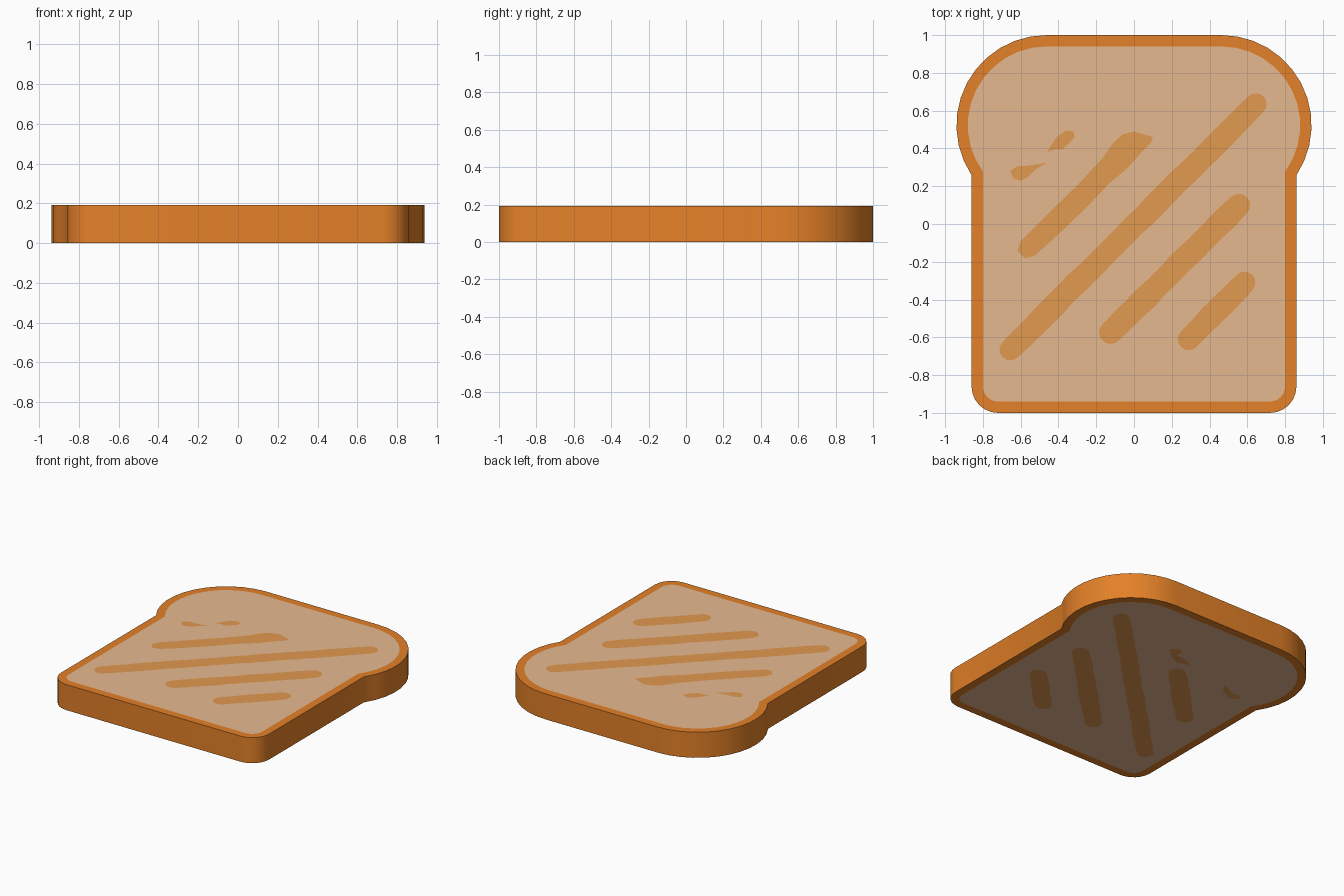
import bpy, bmesh, math, random
from mathutils import Vector
from mathutils.geometry import delaunay_2d_cdt

if "Cube" in bpy.data.objects:
    bpy.data.objects.remove(bpy.data.objects["Cube"])

random.seed(4)
THICK = 0.191


def material(name, rgb):
    m = bpy.data.materials.new(name)
    m.diffuse_color = (*rgb, 1)
    m.use_nodes = True
    m.node_tree.nodes["Principled BSDF"].inputs["Base Color"].default_value = m.diffuse_color
    return m


MATS = [material("crust brown", (0.776, 0.220, 0.021)),
        material("crumb tan", (0.791, 0.485, 0.279)),
        material("toast mark", (0.759, 0.319, 0.078))]


def arc(cx, cy, r, a0, a1, n):
    return [(cx + r * math.cos(math.radians(a0 + (a1 - a0) * i / n)),
             cy + r * math.sin(math.radians(a0 + (a1 - a0) * i / n))) for i in range(n + 1)]


# Bread outline, moved inwards by d
def slice_outline(d):
    r = 0.477 - d
    side = 0.86 - d
    start = -math.degrees(math.acos((side - 0.463) / r))
    half = arc(0.72, -0.86, 0.14 - d, -90, 0, 6) + arc(0.463, 0.523, r, start, 90, 12)
    return half + [(-x, y) for x, y in reversed(half)]


# Slightly ragged round-ended toast mark from a to b
def stripe(a, b, r):
    a, b = Vector(a), Vector(b)
    ang = math.degrees(math.atan2(b.y - a.y, b.x - a.x))
    n = max(3, int((b - a).length / 0.08))

    def edge(p, q, turn):
        off = Vector((math.cos(math.radians(ang + turn)), math.sin(math.radians(ang + turn))))
        return [tuple(p.lerp(q, i / n) + off * (r + random.uniform(0.0, 0.007)))
                for i in range(1, n)]

    return (arc(b.x, b.y, r, ang - 90, ang + 90, 8) + edge(b, a, 90)
            + arc(a.x, a.y, r, ang + 90, ang + 270, 8) + edge(a, b, -90))


def long_marks():
    return [stripe((-0.655, -0.665), (0.645, 0.635), 0.057),
            stripe((-0.125, -0.575), (0.555, 0.10), 0.060),
            stripe((0.29, -0.61), (0.585, -0.31), 0.058)]


# Broken marks on the upper face
top_marks = long_marks() + [
    [(-.60, -.09), (-.617, -.14), (-.58, -.182), (-.53, -.17), (-.40, -.055), (-.25, .09),
     (-.13, .215), (-.03, .30), (.03, .37), (.09, .43), (.10, .46), (.05, .475), (0, .49),
     (-.06, .475), (-.11, .43), (-.165, .35), (-.30, .205), (-.45, .06)],
    [(-.46, .38), (-.42, .395), (-.38, .395), (-.34, .43), (-.315, .46), (-.32, .49),
     (-.36, .495), (-.41, .46), (-.44, .415)],
    [(-.655, .28), (-.64, .24), (-.60, .23), (-.56, .25), (-.52, .29), (-.46, .325),
     (-.55, .31), (-.62, .305)]]

# Broken marks on the lower face
bottom_marks = long_marks() + [
    stripe((-0.56, -0.13), (-0.125, 0.305), 0.059),
    [(.12, .515), (.07, .57), (.03, .54), (.03, .49), (-.086, .474), (-.125, .439),
     (-.031, .41), (.06, .46)],
    [(-.508, .379), (-.595, .33), (-.638, .345), (-.677, .309), (-.619, .268),
     (-.526, .313), (-.474, .386)]]

bm = bmesh.new()
outer, inner = slice_outline(0), slice_outline(0.06)


# Make a loop run anticlockwise
def anticlockwise(loop):
    area = sum(a[0] * b[1] - b[0] * a[1] for a, b in zip(loop, loop[1:] + loop[:1]))
    return loop if area > 0 else loop[::-1]


# Flat bread face: crust rim, crumb and marks cut into one sheet
def bread_face(z, marks):
    points, loops = [], []
    for loop in [outer, inner] + [anticlockwise(m) for m in marks]:
        loops.append(list(range(len(points), len(points) + len(loop))))
        points += [Vector(p) for p in loop]
    vs, _, fs, orig_v, _, orig_f = delaunay_2d_cdt(points, [], loops, 0, 1e-5)
    where = {o: i for i, os in enumerate(orig_v) for o in os}
    verts = [bm.verts.new((v.x, v.y, z)) for v in vs]
    for f, src in zip(fs, orig_f):
        if 0 in src:
            face = bm.faces.new([verts[i] for i in f])
            face.material_index = min(max(src), 2)
    return [verts[where[i]] for i in loops[0]]


low = bread_face(0, bottom_marks)
high = bread_face(THICK, top_marks)

# Crust wall
for i in range(len(outer)):
    j = (i + 1) % len(outer)
    bm.faces.new((low[i], low[j], high[j], high[i]))
bmesh.ops.recalc_face_normals(bm, faces=bm.faces)

mesh = bpy.data.meshes.new("bread_slice")
bm.to_mesh(mesh)
bm.free()
for m in MATS:
    mesh.materials.append(m)
ob = bpy.data.objects.new("bread_slice", mesh)
bpy.context.collection.objects.link(ob)
bpy.context.view_layer.objects.active = ob
ob.select_set(True)
bpy.ops.object.shade_smooth_by_angle(angle=math.radians(30))
